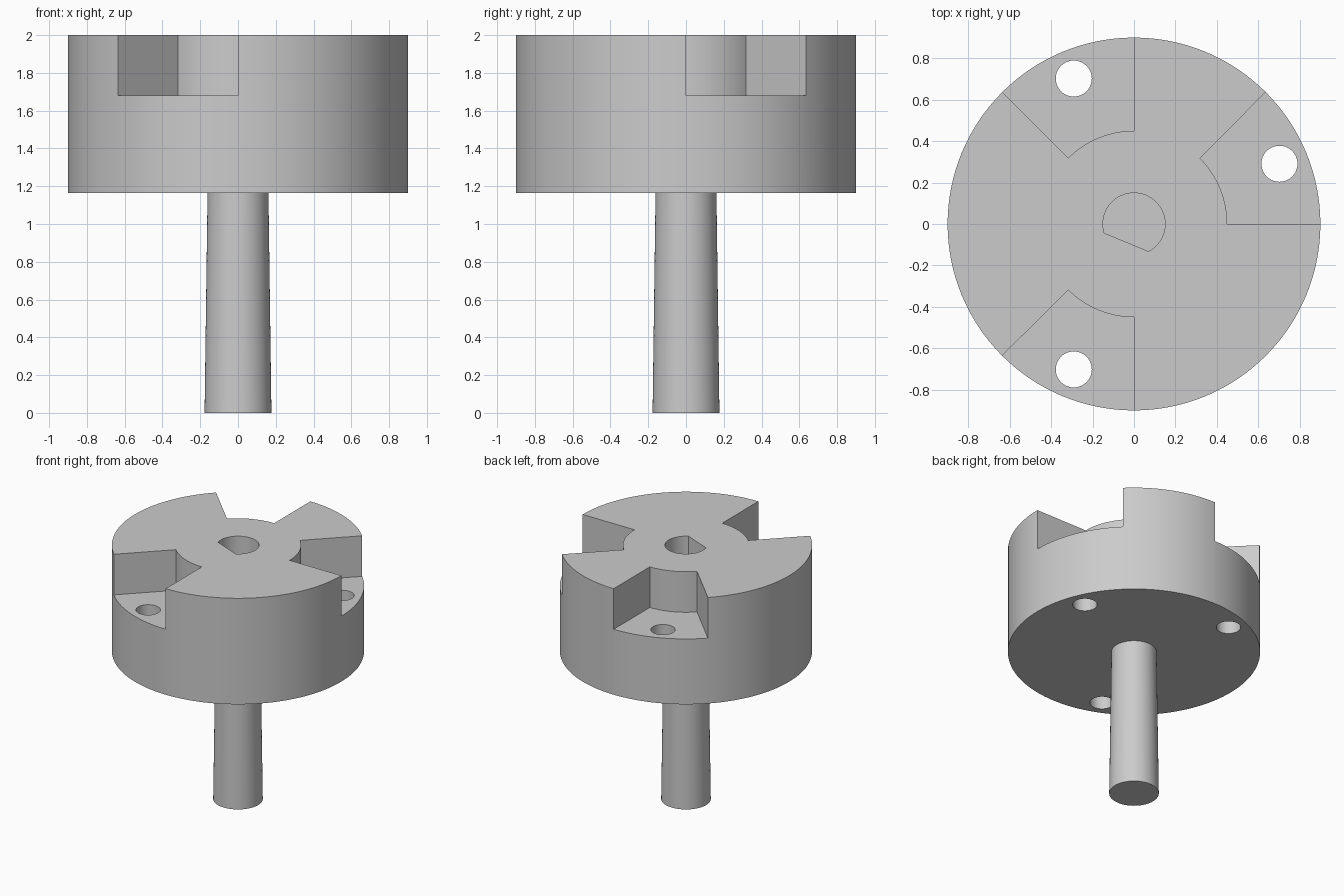
import bpy, bmesh
from math import radians, cos, sin, acos, degrees

cube = bpy.data.objects.get("Cube")
if cube:
    bpy.data.objects.remove(cube, do_unlink=True)

RADIUS, BASE, TOP, FLOOR = 0.9, 1.165, 2.0, 1.68
SLOT_STARTS = (0, 90, 225)      # each slot spans 45 degrees

grey = bpy.data.materials.new("neutral grey")
grey.use_nodes = True
colour = (0.6, 0.6, 0.6, 1)
grey.diffuse_color = colour
grey.node_tree.nodes["Principled BSDF"].inputs["Base Color"].default_value = colour


def arc(radius, start, end, steps, centre=(0, 0)):
    """Points along an arc, both ends included, angles in degrees."""
    angles = [radians(start + (end - start) * i / steps) for i in range(steps + 1)]
    return [(centre[0] + radius * cos(a), centre[1] + radius * sin(a)) for a in angles]


def circle(radius, steps, centre=(0, 0)):
    return arc(radius, 0, 360, steps, centre)[:-1]


def prism(name, outlines, z0, z1, top_scale=1):
    """One object made of closed prisms, one for each outline."""
    bm = bmesh.new()
    for pts in outlines:
        low = [bm.verts.new((x, y, z0)) for x, y in pts]
        high = [bm.verts.new((x * top_scale, y * top_scale, z1)) for x, y in pts]
        bm.faces.new(low[::-1])
        bm.faces.new(high)
        for i in range(len(pts)):
            j = (i + 1) % len(pts)
            bm.faces.new((low[i], low[j], high[j], high[i]))
    bmesh.ops.recalc_face_normals(bm, faces=bm.faces)
    mesh = bpy.data.meshes.new(name)
    bm.to_mesh(mesh)
    bm.free()
    mesh.materials.append(grey)
    obj = bpy.data.objects.new(name, mesh)
    bpy.context.collection.objects.link(obj)
    return obj


def activate(obj):
    bpy.ops.object.select_all(action='DESELECT')
    obj.select_set(True)
    bpy.context.view_layer.objects.active = obj


def cut(target, cutter):
    """Subtract the cutter for good, then discard it."""
    cutter.hide_render = True
    mod = target.modifiers.new(cutter.name, 'BOOLEAN')
    mod.operation = 'DIFFERENCE'
    mod.solver = 'EXACT'
    mod.object = cutter
    activate(target)
    bpy.ops.object.modifier_apply(modifier=mod.name)
    bpy.data.objects.remove(cutter, do_unlink=True)


# Round hub and tapered shaft
hub = prism("hub", [circle(RADIUS, 128)], BASE, TOP)
shaft = prism("shaft", [circle(0.177, 64)], 0, BASE + 0.008, top_scale=0.91)

# Three wedge slots, each open at the rim with a curved inner wall
slots = []
for start in SLOT_STARTS:
    inner = arc(0.45, start, start + 45, 16)
    outer = arc(1.3, start + 45, start, 1)
    slots.append(inner + outer)
cut(hub, prism("slot_cutter", slots, FLOOR, TOP + 0.2))

# A bolt hole through the middle of each slot floor
holes = []
for start in SLOT_STARTS:
    mid = radians(start + 22.5)
    holes.append(circle(0.087, 40, (0.76 * cos(mid), 0.76 * sin(mid))))
cut(hub, prism("hole_cutter", holes, BASE - 0.1, TOP))

# Blind centre bore with one flat side
half = degrees(acos(0.095 / 0.15))
bore = arc(0.15, 247.5 + half, 247.5 + 360 - half, 48)
cut(hub, prism("bore_cutter", [bore], BASE + 0.015, TOP + 0.1))

for part in (hub, shaft):
    activate(part)
    bpy.ops.object.shade_smooth_by_angle(angle=radians(30))
